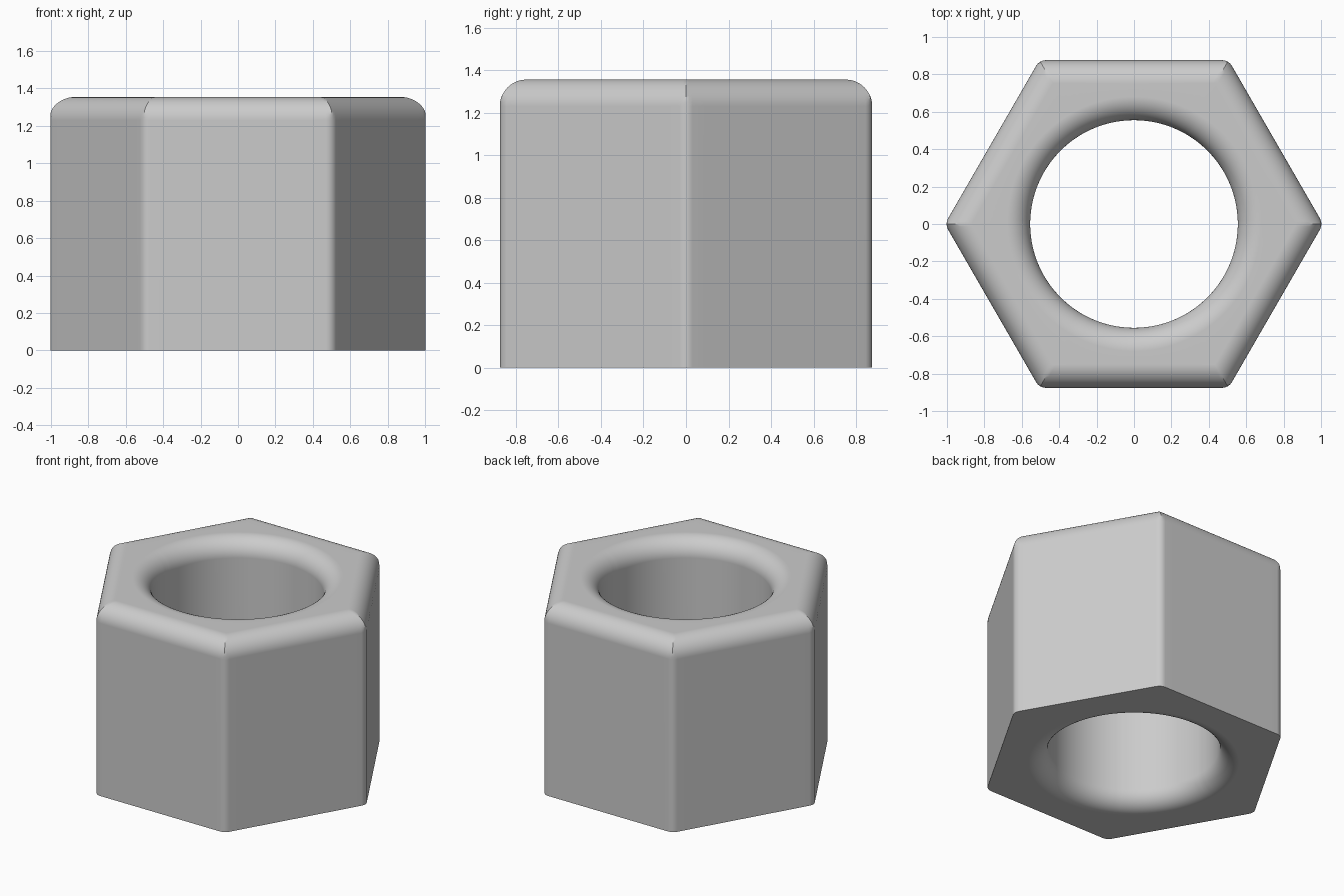
import bpy
import bmesh
from math import cos, sin, pi, radians, sqrt

cube = bpy.data.objects.get("Cube")
if cube:
    bpy.data.objects.remove(cube, do_unlink=True)

HEIGHT = 1.355
APOTHEM = 0.876      # centre to flat side
CORNER = 0.06        # rounding of the upright edges
FILLET = 0.125       # rounding of the top rim and the bore mouths
BORE = 0.555
STEPS = 12

# Directions around the axis, denser at the rounded corners
sector = [-1.73, -0.87, 0, 0.87, 1.73] + [2.5 * i for i in range(2, 23)]
angles = [radians(60 * k + a) for k in range(6) for a in sector]
quarter = [pi / 2 * i / STEPS for i in range(STEPS + 1)]


def hex_radius(angle, inset):
    """Distance to a hexagon wall, limited by the upright corner rounding."""
    off = (angle + pi / 6) % (pi / 3) - pi / 6
    flat = (APOTHEM - inset) / cos(pi / 6 - abs(off))
    centre = (APOTHEM - CORNER) / cos(pi / 6)
    under = CORNER ** 2 - (centre * sin(off)) ** 2
    if abs(off) < radians(1.75) and under > 0:
        return min(flat, centre * cos(off) + sqrt(under))
    return flat


def hex_ring(bm, inset, z):
    radii = [hex_radius(a, inset) for a in angles]
    return [bm.verts.new((r * cos(a), r * sin(a), z)) for a, r in zip(angles, radii)]


def round_ring(bm, radius, z):
    return [bm.verts.new((radius * cos(a), radius * sin(a), z)) for a in angles]


bm = bmesh.new()

# Outer walls and rounded top rim
rings = [hex_ring(bm, 0, 0)]
rings += [hex_ring(bm, FILLET * (1 - cos(t)), HEIGHT - FILLET * (1 - sin(t)))
          for t in quarter]

# Bore with a rounded mouth at the top and the bottom
mouth = [(BORE + FILLET * (1 - sin(t)), FILLET * (1 - cos(t))) for t in quarter]
rings += [round_ring(bm, r, HEIGHT - d) for r, d in mouth]
rings += [round_ring(bm, r, d) for r, d in reversed(mouth)]

# Skin the rings into a closed loop
for low, high in zip(rings, rings[1:] + rings[:1]):
    for i in range(len(angles)):
        j = (i + 1) % len(angles)
        bm.faces.new((low[i], low[j], high[j], high[i]))
bmesh.ops.recalc_face_normals(bm, faces=bm.faces)

mesh = bpy.data.meshes.new("hex_nut")
bm.to_mesh(mesh)
bm.free()
nut = bpy.data.objects.new("hex_nut", mesh)
bpy.context.collection.objects.link(nut)

# Plain grey metal
grey = bpy.data.materials.new("light_grey")
grey.use_nodes = True
colour = (0.6, 0.6, 0.6, 1)
grey.diffuse_color = colour
grey.node_tree.nodes["Principled BSDF"].inputs["Base Color"].default_value = colour
mesh.materials.append(grey)

# Smooth rounding with flat sides kept flat
bpy.context.view_layer.objects.active = nut
nut.select_set(True)
bpy.ops.object.shade_smooth_by_angle(angle=radians(30))
weighted = nut.modifiers.new("flat_sides", 'WEIGHTED_NORMAL')
weighted.keep_sharp = True
